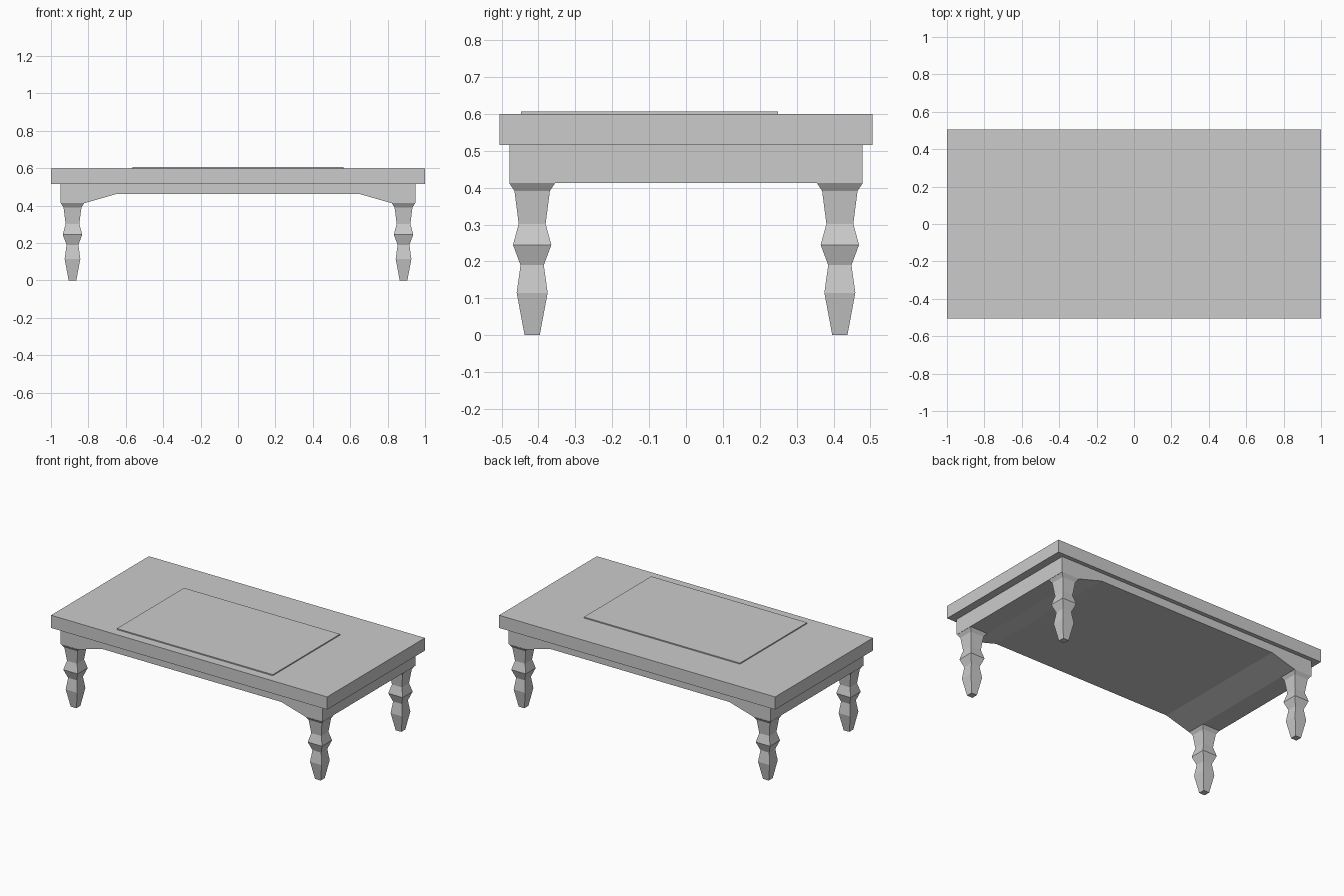
import bpy, bmesh

if "Cube" in bpy.data.objects:
    bpy.data.objects.remove(bpy.data.objects["Cube"])


def finish(name, bm):
    bmesh.ops.recalc_face_normals(bm, faces=bm.faces)
    mesh = bpy.data.meshes.new(name)
    bm.to_mesh(mesh)
    bm.free()
    obj = bpy.data.objects.new(name, mesh)
    bpy.context.collection.objects.link(obj)
    return obj


def box(name, lo, hi):
    bm = bmesh.new()
    bmesh.ops.create_cube(bm, size=1)
    for v in bm.verts:
        v.co = [(a + b) / 2 + c * (b - a) for a, b, c in zip(lo, hi, v.co)]
    return finish(name, bm)


def extrude_y(name, outline, y0, y1):
    bm = bmesh.new()
    face = bm.faces.new([bm.verts.new((x, y0, z)) for x, z in outline])
    side = bmesh.ops.extrude_face_region(bm, geom=[face])["geom"]
    verts = [g for g in side if isinstance(g, bmesh.types.BMVert)]
    bmesh.ops.translate(bm, verts=verts, vec=(0, y1 - y0, 0))
    return finish(name, bm)


def square_leg(name, cx, cy, profile):
    bm = bmesh.new()
    corners = [(-1, -1), (1, -1), (1, 1), (-1, 1)]
    rings = [[bm.verts.new((cx + sx * r, cy + sy * r, z)) for sx, sy in corners]
             for r, z in profile]
    for a, b in zip(rings, rings[1:]):
        for i in range(4):
            j = (i + 1) % 4
            bm.faces.new((a[i], a[j], b[j], b[i]))
    bm.faces.new(rings[0])
    bm.faces.new(rings[-1])
    return finish(name, bm)


# Table top and the thin, off-centre panel on it
box("table_top", (-1, -0.506, 0.516), (1, 0.506, 0.599))
box("top_panel", (-0.565, -0.447, 0.599), (0.565, 0.249, 0.606))

# Apron block with raised middle and sloped shoulders
half = [(0.949, 0.516), (0.949, 0.413), (0.82, 0.413), (0.65, 0.462)]
extrude_y("apron", half + [(-x, z) for x, z in reversed(half)], -0.479, 0.479)

# Four square carved legs: (half width, height)
leg_profile = [(0.0205, 0), (0.042, 0.115), (0.0315, 0.19), (0.052, 0.245),
               (0.0365, 0.302), (0.048, 0.391), (0.0625, 0.413)]
for side, sx in (("left", -1), ("right", 1)):
    for end, sy in (("front", -1), ("back", 1)):
        square_leg(f"{end}_{side}_leg", sx * 0.885, sy * 0.417, leg_profile)
